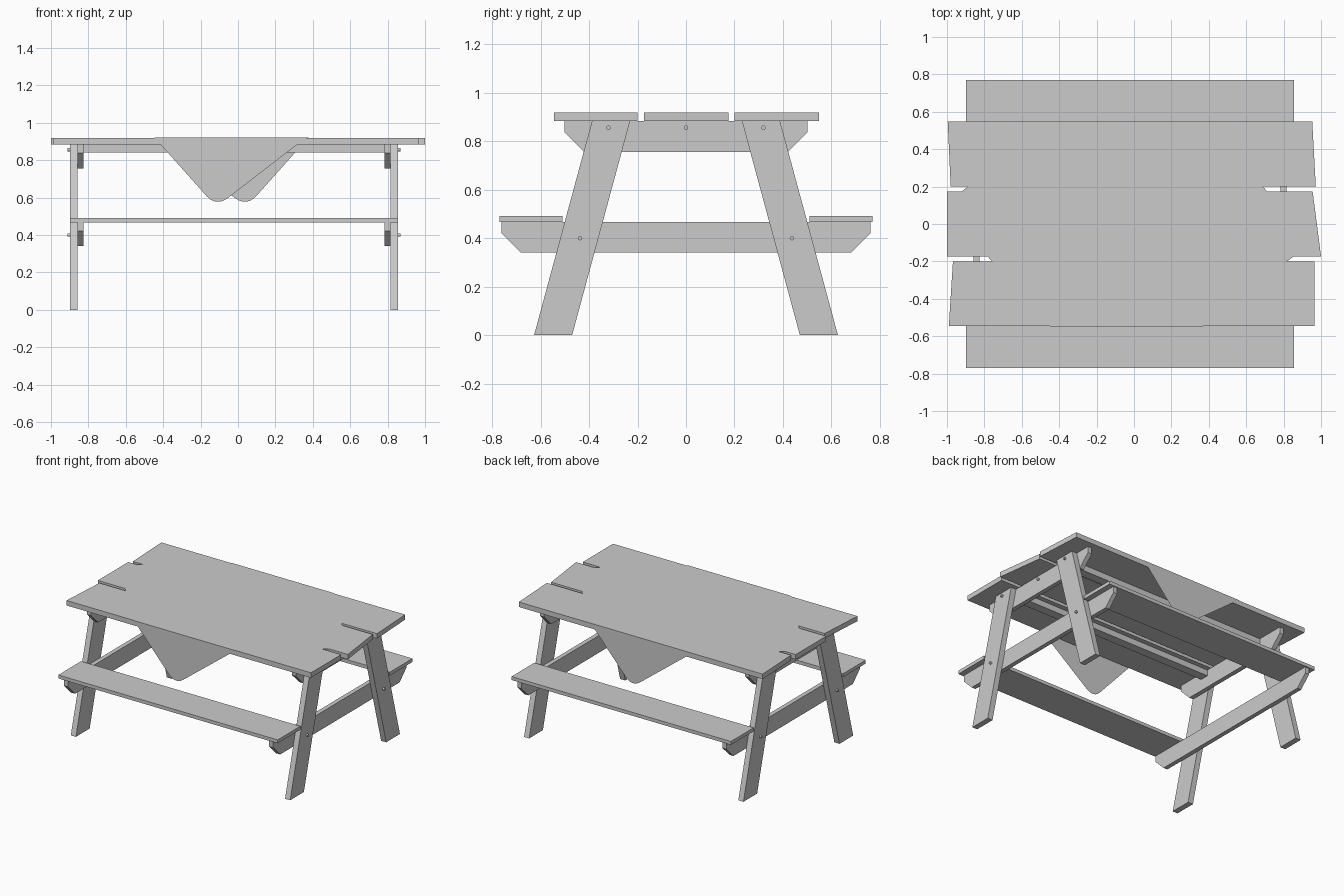
import bpy, bmesh, math
from mathutils import Vector

if "Cube" in bpy.data.objects:
    bpy.data.objects.remove(bpy.data.objects["Cube"])

CX = -0.021  # centre of the frame along x


def prism(name, pts, place, a, b):
    """Extrude a 2D outline between a and b; place(u, v, w) gives xyz."""
    bm = bmesh.new()
    lo = [bm.verts.new(place(u, v, a)) for u, v in pts]
    hi = [bm.verts.new(place(u, v, b)) for u, v in pts]
    bm.faces.new(lo)
    bm.faces.new(hi)
    n = len(pts)
    for i in range(n):
        j = (i + 1) % n
        bm.faces.new((lo[i], lo[j], hi[j], hi[i]))
    return finish(name, bm)


def finish(name, bm):
    bmesh.ops.recalc_face_normals(bm, faces=bm.faces[:])
    me = bpy.data.meshes.new(name)
    bm.to_mesh(me)
    bm.free()
    ob = bpy.data.objects.new(name, me)
    bpy.context.collection.objects.link(ob)
    return ob


def flat(u, v, w):   # outline in xy, extruded along z
    return (u, v, w)


def side(u, v, w):   # outline in yz, extruded along x
    return (w, u, v)


def rect(u0, u1, v0, v1):
    return [(u0, v0), (u1, v0), (u1, v1), (u0, v1)]


# Tabletop planks with slightly crooked ends
prism("back_plank", [(-0.98, 0.2), (0.972, 0.2), (0.953, 0.548), (-0.996, 0.548)], flat, 0.883, 0.919)
prism("middle_plank", [(-1, -0.173), (1, -0.173), (0.955, 0.175), (-1, 0.175)], flat, 0.883, 0.919)
prism("front_plank", [(-0.99, -0.545), (0.965, -0.545), (0.965, -0.2), (-0.968, -0.2)], flat, 0.883, 0.919)

# Seats and under-table rails, mirrored front to back
for s, tag in ((-1, "front"), (1, "back")):
    prism(tag + "_seat", rect(-0.898, 0.856, s * 0.51, s * 0.77), flat, 0.466, 0.491)
    prism(tag + "_rail", rect(s * 0.235, s * 0.3, 0.84, 0.883), side, -0.826, 0.783)


# Crossbeams with chamfered ends
def beam_profile(half, z0, z1, c):
    return [(-half, z1), (-half, z0 + c), (-half + c, z0),
            (half - c, z0), (half, z0 + c), (half, z1)]


def bolt(name, x, y, z, d, length):
    pts = [(y + 0.009 * math.cos(i * math.tau / 12), z + 0.009 * math.sin(i * math.tau / 12))
           for i in range(12)]
    prism(name, pts, side, x - d * 0.005, x + d * length)


# End frames: beams, slanted legs and bolts
for d, tag in ((-1, "left"), (1, "right")):
    inner, mid, outer = (CX + d * r for r in (0.804, 0.836, 0.877))
    prism(tag + "_table_beam", beam_profile(0.502, 0.756, 0.883, 0.082), side, inner, mid)
    prism(tag + "_seat_beam", beam_profile(0.762, 0.341, 0.466, 0.08), side, inner, mid)
    bolt(tag + "_centre_bolt", mid, 0, 0.856, d, 0.013)
    for s, end in ((-1, "front"), (1, "back")):
        leg = [(s * 0.47, 0), (s * 0.627, 0), (s * 0.388, 0.883), (s * 0.231, 0.883)]
        prism(f"{tag}_{end}_leg", leg, side, mid, outer)
        bolt(f"{tag}_{end}_upper_bolt", outer, s * 0.32, 0.856, d, 0.013)
        bolt(f"{tag}_{end}_lower_bolt", outer, s * 0.437, 0.4, d, 0.013)

# Tablecloth: rounded diamond sheet, folded down over the long table edges
corners = [Vector(c) for c in ((-1.023, 0.096), (-0.116, -0.921), (0.953, -0.096), (0.046, 0.921))]
outline = []
for i, c in enumerate(corners):
    p = c + (corners[i - 1] - c).normalized() * 0.075
    q = c + (corners[(i + 1) % 4] - c).normalized() * 0.075
    for k in range(7):
        t = k / 6
        outline.append(p * (1 - t) ** 2 + c * 2 * t * (1 - t) * 0.9 + (p + q) * t * (1 - t) * 0.1 + q * t * t)
bm = bmesh.new()
bm.faces.new([bm.verts.new((p.x, p.y, 0.9205)) for p in outline])
fold = 0.55
for s in (-1, 1):
    bmesh.ops.bisect_plane(bm, geom=bm.verts[:] + bm.edges[:] + bm.faces[:],
                           plane_co=(0, s * fold, 0), plane_no=(0, 1, 0))
for v in bm.verts:
    extra = abs(v.co.y) - fold
    if extra > 1e-5:
        v.co.z -= extra
        v.co.y = math.copysign(fold, v.co.y)
finish("tablecloth", bm)
